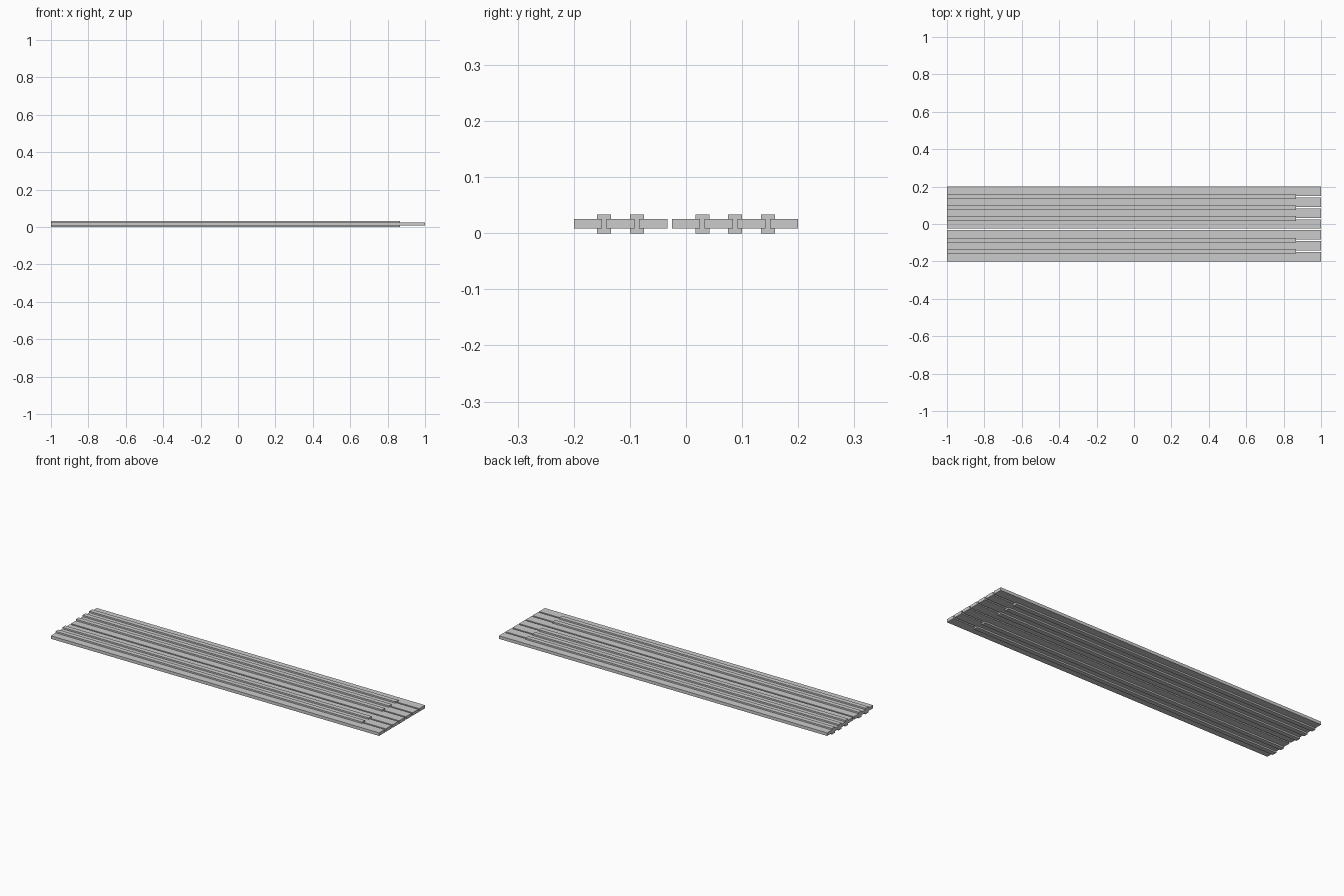
import bpy

if "Cube" in bpy.data.objects:
    bpy.data.objects.remove(bpy.data.objects["Cube"])

U = 0.4 / 48          # module: slats are 6 wide, gaps 1 wide
PITCH = 7 * U


def extrude_profile(name, profile, x0, x1):
    """Extrude a (y, z) outline along x."""
    n = len(profile)
    verts = [(x, y, z) for x in (x0, x1) for y, z in profile]
    faces = [tuple(range(n))[::-1], tuple(range(n, 2 * n))]
    faces += [(i, (i + 1) % n, (i + 1) % n + n, i + n) for i in range(n)]
    mesh = bpy.data.meshes.new(name)
    mesh.from_pydata(verts, [], faces)
    obj = bpy.data.objects.new(name, mesh)
    bpy.context.collection.objects.link(obj)
    return obj


# Seven flat slats, full length
for i in range(7):
    y = (i - 3) * PITCH
    extrude_profile(f"slat_{i + 1}",
                    [(y - 3 * U, U), (y + 3 * U, U), (y + 3 * U, 3 * U), (y - 3 * U, 3 * U)],
                    -1, 1)

# I-section joining strips in every gap but one, stopping short of the right end
half = [(1.5, 0), (1.5, 1), (0.5, 1), (0.5, 3), (1.5, 3), (1.5, 4)]
section = half + [(-a, b) for a, b in reversed(half)]
for i in range(6):
    if i == 2:
        continue
    y = (i - 2.5) * PITCH
    extrude_profile(f"joining_strip_{i + 1}",
                    [(y + a * U, b * U) for a, b in section],
                    -1, 1 - 16 * U)
